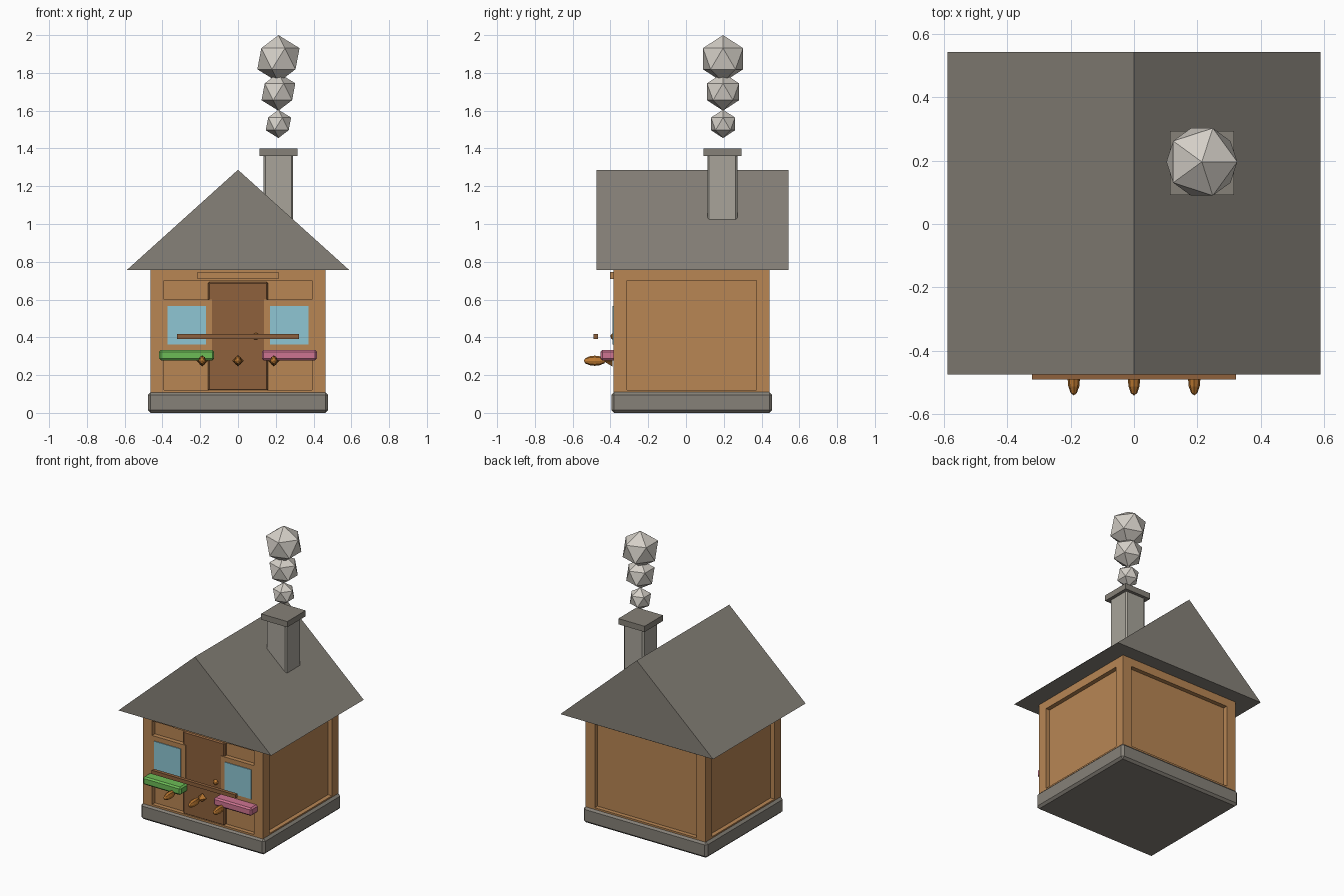
import bpy, bmesh, math
from mathutils import Matrix, Vector

cube = bpy.data.objects.get("Cube")
if cube:
    bpy.data.objects.remove(cube, do_unlink=True)


def material(name, r, g, b):
    lin = [((c / 255 + 0.055) / 1.055) ** 2.4 for c in (r, g, b)] + [1]
    m = bpy.data.materials.new(name)
    m.use_nodes = True
    m.diffuse_color = lin
    m.node_tree.nodes["Principled BSDF"].inputs["Base Color"].default_value = lin
    return m


WOOD = material("light wood", 184, 134, 84)
DARK = material("dark wood", 142, 97, 60)
SLATE = material("slate grey", 134, 129, 120)
STONE = material("chimney stone", 168, 164, 154)
SMOKE = material("pale smoke", 212, 207, 199)
GLASS = material("window blue", 142, 198, 212)
GREEN = material("planter green", 108, 188, 86)
PINK = material("planter pink", 206, 116, 145)
ORANGE = material("orange brown", 190, 122, 50)


def finish(name, bm, mat):
    mesh = bpy.data.meshes.new(name)
    bmesh.ops.recalc_face_normals(bm, faces=bm.faces)
    bm.to_mesh(mesh)
    bm.free()
    mesh.materials.append(mat)
    ob = bpy.data.objects.new(name, mesh)
    bpy.context.collection.objects.link(ob)
    return ob


def box(name, mat, x, y, z, bevel=0):
    """Box spanning the (low, high) pairs x, y and z."""
    bm = bmesh.new()
    spans = (x, y, z)
    centre = Vector([(a + b) / 2 for a, b in spans])
    size = Vector([b - a for a, b in spans])
    bmesh.ops.create_cube(bm, size=1, matrix=Matrix.LocRotScale(centre, None, size))
    if bevel:
        bmesh.ops.bevel(bm, geom=bm.edges[:], offset=bevel, segments=1,
                        affect='EDGES', profile=0.5)
    return finish(name, bm, mat)


# House body: outer faces of the timber frame, and the recessed walls
HX, Y0, Y1 = 0.462, -0.383, 0.443
POST, RECESS, TOP = 0.07, 0.03, 0.76
box("foundation", SLATE, (-0.477, 0.477), (-0.395, 0.456), (0, 0.11), 0.015)
box("walls", WOOD, (-HX + RECESS, HX - RECESS),
    (Y0 + RECESS, Y1 - RECESS), (0.1, TOP))

# Corner posts
for x_name, x in (("right", (-HX, -HX + POST)), ("left", (HX - POST, HX))):
    for y_name, y in (("front", (Y0, Y0 + POST)), ("back", (Y1 - POST, Y1))):
        box(f"{y_name}_{x_name}_post", WOOD, x, y, (0.1, TOP))

# Top beams and sills between the posts
IX = HX - POST
for kind, z in (("beam", (0.70, TOP)), ("sill", (0.1, 0.12))):
    for side, x, y in (("front", (-IX, IX), (Y0, Y0 + POST)),
                       ("back", (-IX, IX), (Y1 - POST, Y1)),
                       ("right", (-HX, -HX + POST), (Y0 + POST, Y1 - POST)),
                       ("left", (HX - POST, HX), (Y0 + POST, Y1 - POST))):
        box(f"{side}_{kind}", WOOD, x, y, z)

# Gabled roof: a solid triangular prism
bm = bmesh.new()
gable = [bm.verts.new((x, -0.475, z))
         for x, z in ((-0.588, 0.757), (0.588, 0.757), (0, 1.287))]
face = bm.faces.new(gable)
ext = bmesh.ops.extrude_face_region(bm, geom=[face], use_keep_orig=True)
bmesh.ops.translate(bm, vec=(0, 1.017, 0),
                    verts=[v for v in ext["geom"] if isinstance(v, bmesh.types.BMVert)])
finish("roof", bm, SLATE)

# Chimney and cap
CX, CY = 0.214, 0.193
box("chimney", STONE, (CX - 0.078, CX + 0.078), (CY - 0.08, CY + 0.08),
    (0.95, 1.37), 0.01)
box("chimney_cap", SLATE, (CX - 0.101, CX + 0.101), (CY - 0.101, CY + 0.101), (1.36, 1.40))

# Smoke puffs
for i, (z, r) in enumerate(((1.53, 0.075), (1.70, 0.10), (1.875, 0.125))):
    bm = bmesh.new()
    bmesh.ops.create_icosphere(bm, subdivisions=1, radius=r,
                               matrix=Matrix.Translation((CX, CY + 0.003, z)))
    finish(f"smoke_puff_{i + 1}", bm, SMOKE)

# Door, knob and lintel
box("door", DARK, (-0.16, 0.16), (-0.378, -0.34), (0.115, 0.692), 0.008)
bm = bmesh.new()
bmesh.ops.create_uvsphere(bm, u_segments=8, v_segments=6, radius=0.018,
                          matrix=Matrix.Translation((0.095, -0.382, 0.405)))
finish("door_knob", bm, ORANGE)
box("lintel", WOOD, (-0.215, 0.215), (-0.403, -0.37), (0.708, 0.745))

# Windows and planters
for side, s, mat in (("right", -1, GREEN), ("left", 1, PINK)):
    c = 0.272 * s
    box(f"{side}_window_frame", WOOD, (c - 0.135, c + 0.135), (Y0 - 0.001, Y0 + 0.04),
        (0.33, 0.60))
    box(f"{side}_window_glass", GLASS, (c - 0.102, c + 0.102), (Y0 - 0.006, Y0),
        (0.363, 0.567))
    box(f"{side}_planter", mat, (c - 0.146, c + 0.146), (-0.453, -0.353),
        (0.278, 0.333), 0.01)

# Drying rail and the fish beneath it
box("drying_rail", DARK, (-0.322, 0.322), (-0.49, -0.465), (0.392, 0.418))
for i, x in enumerate((-0.19, 0, 0.19)):
    bm = bmesh.new()
    # Body, with its poles along the length
    turn = Matrix.Rotation(math.radians(90), 4, 'X')
    bmesh.ops.create_uvsphere(
        bm, u_segments=8, v_segments=6, radius=1,
        matrix=Matrix.Translation((x, -0.483, 0.276))
        @ Matrix.Diagonal((0.02, 0.058, 0.027, 1)) @ turn)
    # Tail flaring towards the house
    bmesh.ops.create_cone(
        bm, cap_ends=True, segments=4, radius1=0.03, radius2=0, depth=0.05,
        matrix=Matrix.Translation((x, -0.415, 0.276)) @ turn)
    finish(f"fish_{i + 1}", bm, ORANGE)
